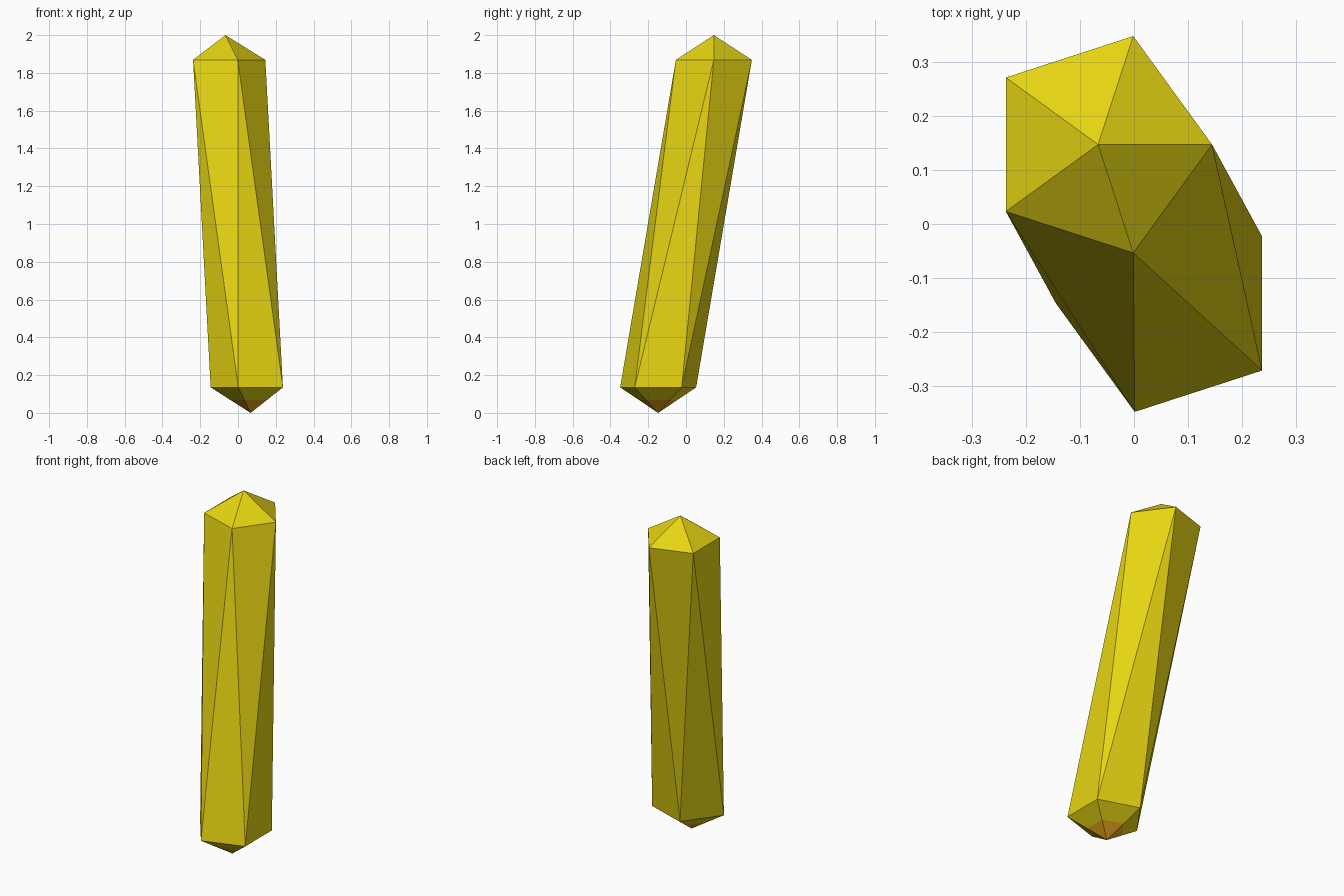
import bpy, bmesh, math

if "Cube" in bpy.data.objects:
    bpy.data.objects.remove(bpy.data.objects["Cube"])

RADIUS = 0.2115
CX, CY = 0.0667, 0.1475      # lean: ring centres are offset in opposite directions
Z_LOW, Z_HIGH, TOP = 0.135, 1.869, 2.0
TIP_Z = 0.067


def material(name, rgb):
    m = bpy.data.materials.new(name)
    m.diffuse_color = (*rgb, 1.0)
    m.use_nodes = True
    m.node_tree.nodes["Principled BSDF"].inputs["Base Color"].default_value = m.diffuse_color
    return m


def ring(bm, cx, cy, z, start):
    return [bm.verts.new((cx + RADIUS * math.cos(start + k * math.tau / 5),
                          cy + RADIUS * math.sin(start + k * math.tau / 5), z))
            for k in range(5)]


bm = bmesh.new()
# Two five-sided rings, half a step apart, with a point beyond each
upper = ring(bm, -CX, CY, Z_HIGH, 0.0)
lower = ring(bm, CX, -CY, Z_LOW, math.pi / 5)
peak = bm.verts.new((-CX, CY, TOP))
foot = bm.verts.new((CX, -CY, 0.0))
for i in range(5):
    j = (i + 1) % 5
    bm.faces.new((upper[i], upper[j], peak))
    bm.faces.new((lower[j], lower[i], foot))
    bm.faces.new((lower[i], upper[j], upper[i]))
    bm.faces.new((lower[i], lower[j], upper[j]))

# Cut the coloured tip at the foot
bmesh.ops.bisect_plane(bm, geom=bm.verts[:] + bm.edges[:] + bm.faces[:],
                       plane_co=(0, 0, TIP_Z), plane_no=(0, 0, 1))
bmesh.ops.recalc_face_normals(bm, faces=bm.faces[:])
for f in bm.faces:
    f.material_index = int(f.calc_center_median().z < TIP_Z)

mesh = bpy.data.meshes.new("leaning_crystal")
bm.to_mesh(mesh)
bm.free()
mesh.materials.append(material("yellow", (0.79, 0.66, 0.006)))
mesh.materials.append(material("orange", (0.79, 0.37, 0.010)))
crystal = bpy.data.objects.new("leaning_crystal", mesh)
bpy.context.collection.objects.link(crystal)
